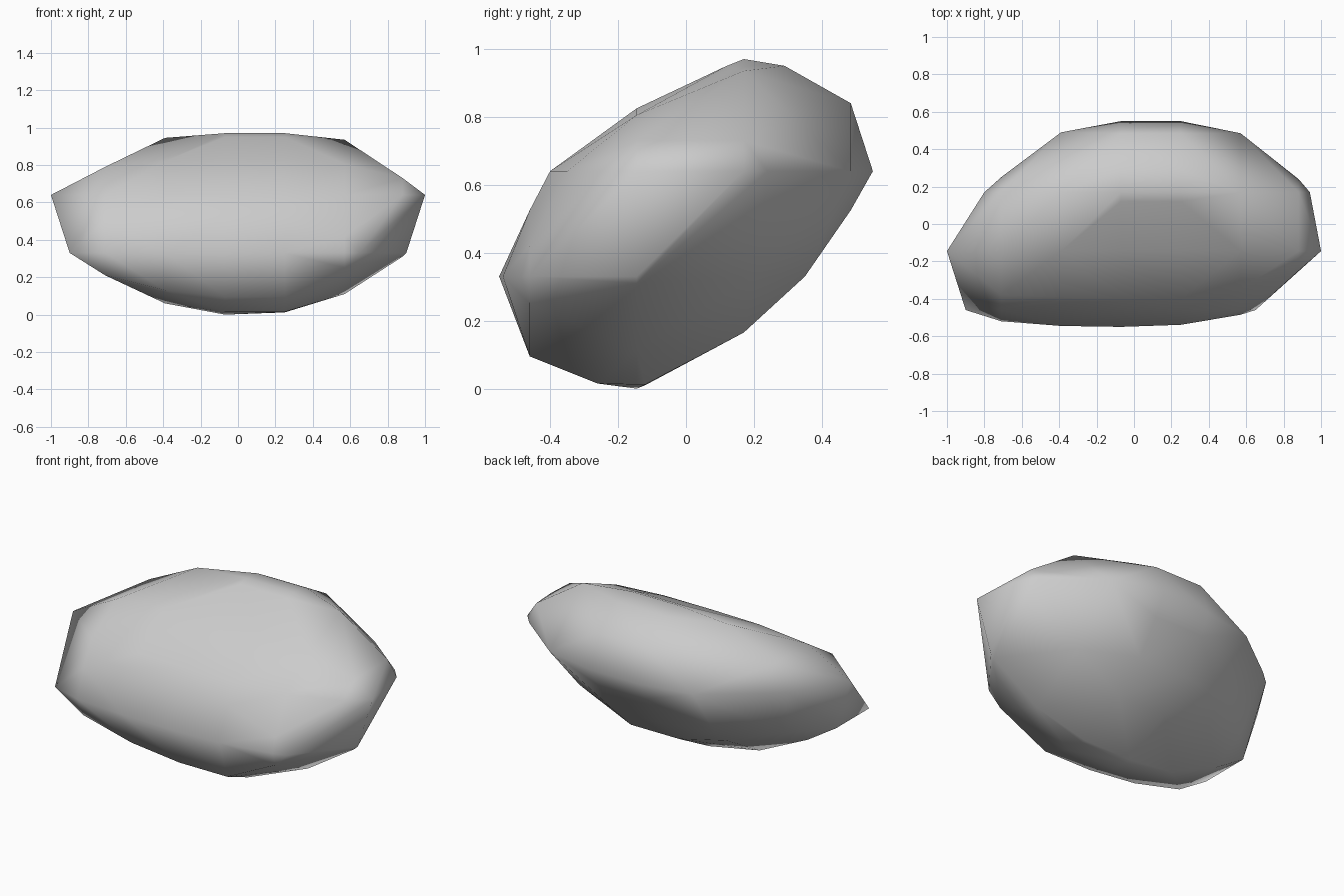
import bpy, bmesh

# Side profile (y, z) of the middle of the boulder
PROFILE = [(-.55, .33), (-.46, .525), (-.40, .64), (-.145, .825),
           (.12, .95), (.17, .97), (.29, .95), (.485, .84), (.55, .64),
           (.485, .525), (.35, .33), (.17, .165), (-.12, .01), (-.145, .0),
           (-.26, .015), (-.46, .095)]

# Cross-sections along the length; the fuller middle uses the profile
SECTIONS = {
    -.71: [(-.52, .33), (-.46, .21), (-.145, .21), (.06, .33), (.25, .64),
           (.17, .79), (-.145, .79), (-.38, .64), (-.46, .50)],
    -.39: [(-.545, .33), (-.46, .51), (-.39, .64), (-.145, .82), (.17, .945),
           (.49, .64), (.28, .33), (.17, .24), (-.145, .06), (-.46, .13)],
    -.07: PROFILE,
    .25: [(y * .98 if y < -.5 else y, max(z, .012)) for y, z in PROFILE],
    .57: [(-.485, .33), (-.46, .42), (-.35, .64), (-.145, .805), (.17, .935),
          (.485, .64), (.2, .33), (-.145, .11), (-.46, .25)],
    .88: [(-.25, .64), (-.145, .73), (.17, .73), (.24, .64), (-.145, .31)],
}
# Corners at both ends
TIPS = [(-1, -.145, .64), (-.8, .17, .64), (-.9, -.46, .33), (-.9, -.145, .33),
        (1, -.145, .64), (.94, .17, .64), (.9, -.145, .33), (.65, -.46, .33)]

# Boulder skin stretched over the sections
bm = bmesh.new()
for x, ring in SECTIONS.items():
    for y, z in ring:
        bm.verts.new((x, y, z))
for p in TIPS:
    bm.verts.new(p)
bmesh.ops.convex_hull(bm, input=bm.verts)
loose = [v for v in bm.verts if not v.link_faces]
bmesh.ops.delete(bm, geom=loose, context='VERTS')
bmesh.ops.recalc_face_normals(bm, faces=bm.faces)
for f in bm.faces:
    f.smooth = True
mesh = bpy.data.meshes.new("boulder")
bm.to_mesh(mesh)
bm.free()
boulder = bpy.data.objects.new("boulder", mesh)
bpy.context.collection.objects.link(boulder)
